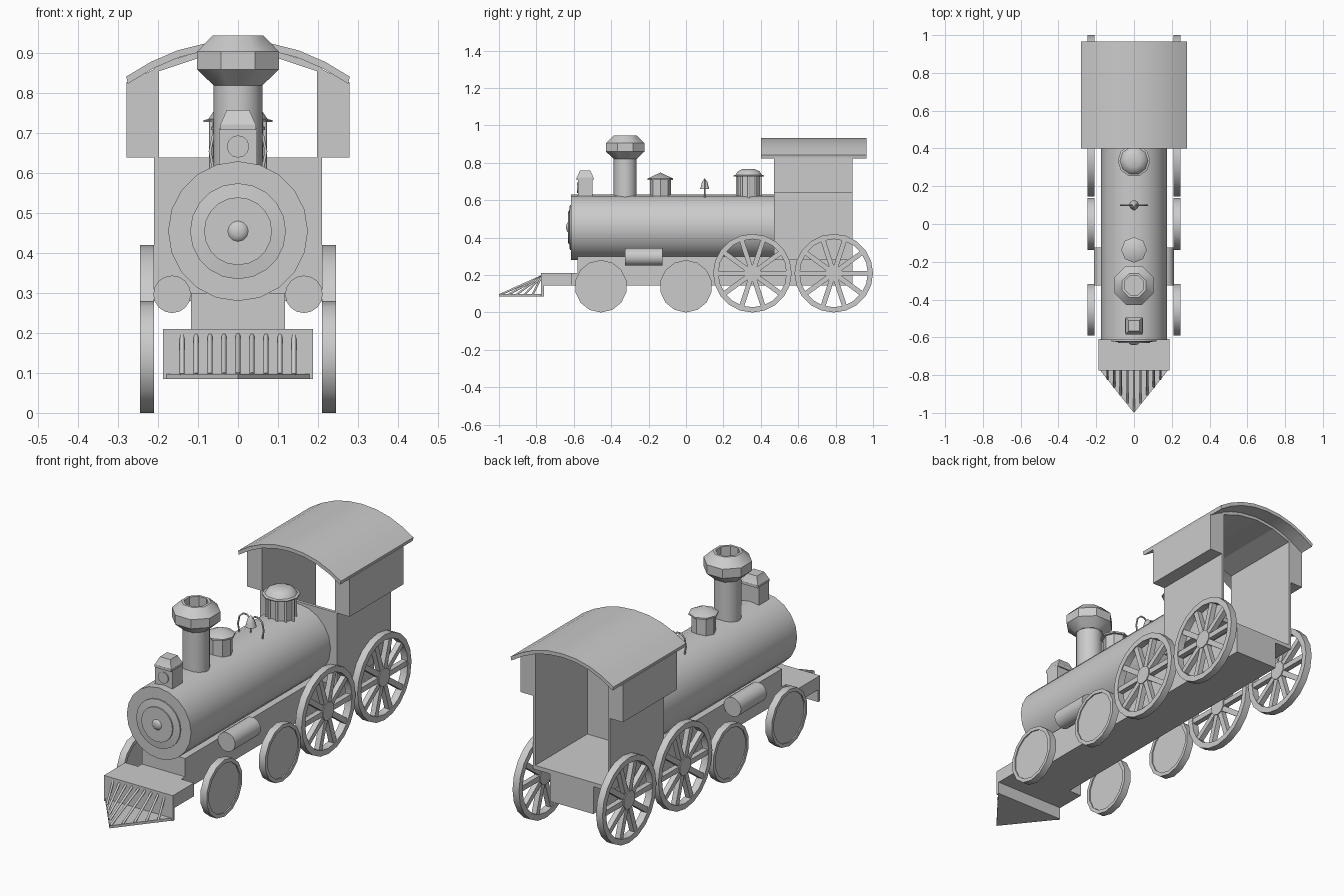
import bpy, bmesh, math
from mathutils import Matrix, Vector

if "Cube" in bpy.data.objects:
    bpy.data.objects.remove(bpy.data.objects["Cube"])

ROT = {'Z': Matrix.Identity(4),
       'X': Matrix.Rotation(math.pi / 2, 4, 'Y'),    # profile height runs along +x
       'Y': Matrix.Rotation(-math.pi / 2, 4, 'X')}   # profile height runs along +y


def finish(bm, name, smooth=True):
    bmesh.ops.remove_doubles(bm, verts=bm.verts, dist=1e-5)
    bmesh.ops.recalc_face_normals(bm, faces=bm.faces)
    me = bpy.data.meshes.new(name)
    bm.to_mesh(me)
    bm.free()
    ob = bpy.data.objects.new(name, me)
    bpy.context.collection.objects.link(ob)
    if smooth:
        bpy.ops.object.select_all(action='DESELECT')
        ob.select_set(True)
        bpy.context.view_layer.objects.active = ob
        bpy.ops.object.shade_smooth_by_angle(angle=math.radians(32))
    return ob


def add_lathe(bm, profile, n, loc, axis='Z', turn=0.0, closed=False):
    """Revolve (radius, height) points; ends are capped unless the profile is closed."""
    m = Matrix.Translation(loc) @ ROT[axis]
    rings = []
    for r, h in profile:
        r = max(r, 1e-6)
        rings.append([bm.verts.new(m @ Vector((r * math.cos(turn + math.tau * i / n),
                                               r * math.sin(turn + math.tau * i / n), h)))
                      for i in range(n)])
    pairs = list(zip(rings, rings[1:]))
    if closed:
        pairs.append((rings[-1], rings[0]))
    for a, b in pairs:
        for i in range(n):
            j = (i + 1) % n
            bm.faces.new((a[i], a[j], b[j], b[i]))
    if not closed:
        for ring, p in ((rings[0], profile[0]), (rings[-1], profile[-1])):
            if p[0] > 1e-5:
                bm.faces.new(ring)


def add_box(bm, x, y, z, m=Matrix.Identity(4)):
    c = Vector((sum(x) / 2, sum(y) / 2, sum(z) / 2))
    s = (x[1] - x[0], y[1] - y[0], z[1] - z[0], 1)
    bmesh.ops.create_cube(bm, size=1, matrix=m @ Matrix.Translation(c) @ Matrix.Diagonal(s))


def add_prism(bm, pts, direction):
    f = bm.faces.new([bm.verts.new(p) for p in pts])
    new = bmesh.ops.extrude_face_region(bm, geom=[f])['geom']
    bmesh.ops.translate(bm, vec=direction, verts=[v for v in new if isinstance(v, bmesh.types.BMVert)])
    bm.faces.new([v for v in f.verts]) if not f.is_valid else None


def lathe(name, profile, n, loc, **kw):
    bm = bmesh.new()
    add_lathe(bm, profile, n, loc, **kw)
    return finish(bm, name)


def box(name, x, y, z):
    bm = bmesh.new()
    add_box(bm, x, y, z)
    return finish(bm, name, False)


def prism(name, pts, direction, smooth=False):
    bm = bmesh.new()
    add_prism(bm, pts, direction)
    return finish(bm, name, smooth)


def wire(name, pts, radius):
    cu = bpy.data.curves.new(name, 'CURVE')
    cu.dimensions = '3D'
    cu.bevel_depth, cu.bevel_resolution, cu.use_fill_caps = radius, 1, True
    sp = cu.splines.new('POLY')
    sp.points.add(len(pts) - 1)
    for p, co in zip(sp.points, pts):
        p.co = (*co, 1)
    ob = bpy.data.objects.new(name, cu)
    bpy.context.collection.objects.link(ob)


# Boiler with stepped front door and knob
lathe("boiler", [(.175, -.615), (.175, .48)], 20, (0, 0, .455), axis='Y')
lathe("boiler_door", [(.12, 0), (.12, -.008), (.085, -.012), (.085, -.018), (0, -.018)],
      20, (0, -.613, .455), axis='Y')
lathe("door_knob", [(.028, 0), (.022, -.008), (.012, -.012), (0, -.013)], 12, (0, -.628, .455), axis='Y')

# Chassis
box("frame", (-.118, .118), (-.61, .89), (.145, .21))
box("saddle", (-.118, .118), (-.58, .89), (.21, .30))
box("front_platform", (-.1875, .1875), (-.765, -.61), (.145, .21))

# Pilot at the front: back plate, pointed base and sloping bars
box("pilot_plate", (-.1875, .1875), (-.775, -.76), (.085, .21))
prism("pilot_base", [(-.1875, -.765, .085), (.1875, -.765, .085), (0, -1, .085)], (0, 0, .013))
for i in range(-4, 5):
    x = i * .035
    tip = -.992 + .23 * abs(x) / .1875
    wire("pilot_bar", [(x, -.77, .195), (x, tip, .096)], .006)

# Chimney: pipe and octagonal flared top with a hollow
lathe("chimney_pipe", [(.0615, .60), (.0615, .83)], 16, (0, -.325, 0))
lathe("chimney_top", [(.066, .82), (.111, .86), (.111, .905), (.068, .945), (.055, .945),
                      (.055, .85), (0, .85)], 8, (0, -.325, 0), turn=math.pi / 8)

# Head lamp
box("lamp_body", (-.047, .047), (-.578, -.50), (.60, .712))
lathe("lamp_cap", [(.064, .708), (.064, .722), (.06, .726), (.04, .758)], 4, (0, -.539, 0), turn=math.pi / 4)
lathe("lamp_glass", [(.028, 0), (.028, -.006)], 12, (0, -.577, .667), axis='Y')

# Front dome with pointed lid
lathe("front_dome", [(.056, .60), (.056, .708), (.068, .708), (.068, .716), (0, .748)],
      8, (0, -.137, 0))

# Bell and curled wire hanger
lathe("bell", [(.026, .66), (.022, .672), (.014, .70), (.005, .71), (0, .715)], 10, (0, .10, 0))
wire("bell_post", [(0, .10, .62), (0, .10, .67)], .004)
for s in (-1, 1):
    wire("bell_hanger", [(s * a, .10, z) for a, z in
         ((.062, .61), (.07, .655), (.062, .695), (.042, .713), (.02, .712), (0, .69))], .004)

# Rear dome with posts, rim and lid
lathe("rear_dome", [(.064, .60), (.064, .728), (.086, .728), (.086, .733), (.074, .736),
                    (.062, .754), (.036, .766)], 10, (0, .335, 0))
for i in range(10):
    a = math.tau * i / 10
    wire("rear_dome_post", [(.066 * math.cos(a), .335 + .066 * math.sin(a), z) for z in (.60, .73)], .006)

# Cab: floor, low front wall, side walls with outward boxes, arched roof
box("cab_floor", (-.21, .21), (.47, .89), (.28, .30))
box("cab_front_wall", (-.21, .21), (.47, .485), (.28, .64))
for s in (-1, 1):
    box("cab_side_wall", tuple(sorted((s * .198, s * .21))), (.47, .89), (.28, .865))
    prism("cab_side_box", [(s * x, .47, z) for x, z in
          ((.20, .64), (.279, .64), (.279, .828), (.20, .865))], (0, .42, 0))


def arch(name, half, top, thick, y0, y1):
    arc = [(1, -.09), (.78, -.053), (.54, -.024), (.28, -.006), (0, 0)]
    xs = arc + [(-a, z) for a, z in arc[-2::-1]]
    pts = [(half * a, y0, top + z) for a, z in xs]
    pts += [(half * .985 * a, y0, top + z - thick) for a, z in reversed(xs)]
    prism(name, pts, (0, y1 - y0, 0), True)


arch("cab_roof", .28, .932, .018, .40, .965)
prism("cab_ceiling", [(x, .47, z) for x, z in
      ((-.205, .873), (-.1, .903), (0, .915), (.1, .903), (.205, .873),
       (.205, .853), (.1, .888), (0, .90), (-.1, .888), (-.205, .853))], (0, .42, 0))

# Wheels and side cylinders on both sides
SIDES = 14
for s in (-1, 1):
    cx = s * .2275
    for y in (-.455, 0):
        lathe("small_wheel", [(0, -.012), (.122, -.012), (.122, -.0175), (.14, -.0175), (.14, .0175),
                              (.122, .0175), (.122, .012), (0, .012)], SIDES, (cx, y, .14), axis='X')
    for y in (.355, .79):
        bm = bmesh.new()
        add_lathe(bm, [(.182, -.0175), (.21, -.0175), (.21, .0175), (.182, .0175)], SIDES * 2 - 8,
                  (cx, y, .21), axis='X', closed=True)
        add_lathe(bm, [(.045, -.0175), (.045, .0175)], 10, (cx, y, .21), axis='X')
        for i in range(10):
            m = Matrix.Translation((cx, y, .21)) @ Matrix.Rotation(math.tau * (i + .5) / 10, 4, 'X')
            add_box(bm, (-.013, .013), (-.013, .013), (.035, .187), m)
        finish(bm, "spoked_wheel")
    lathe("side_cylinder", [(.047, -.325), (.047, -.125)], 16, (s * .165, 0, .297), axis='Y')
